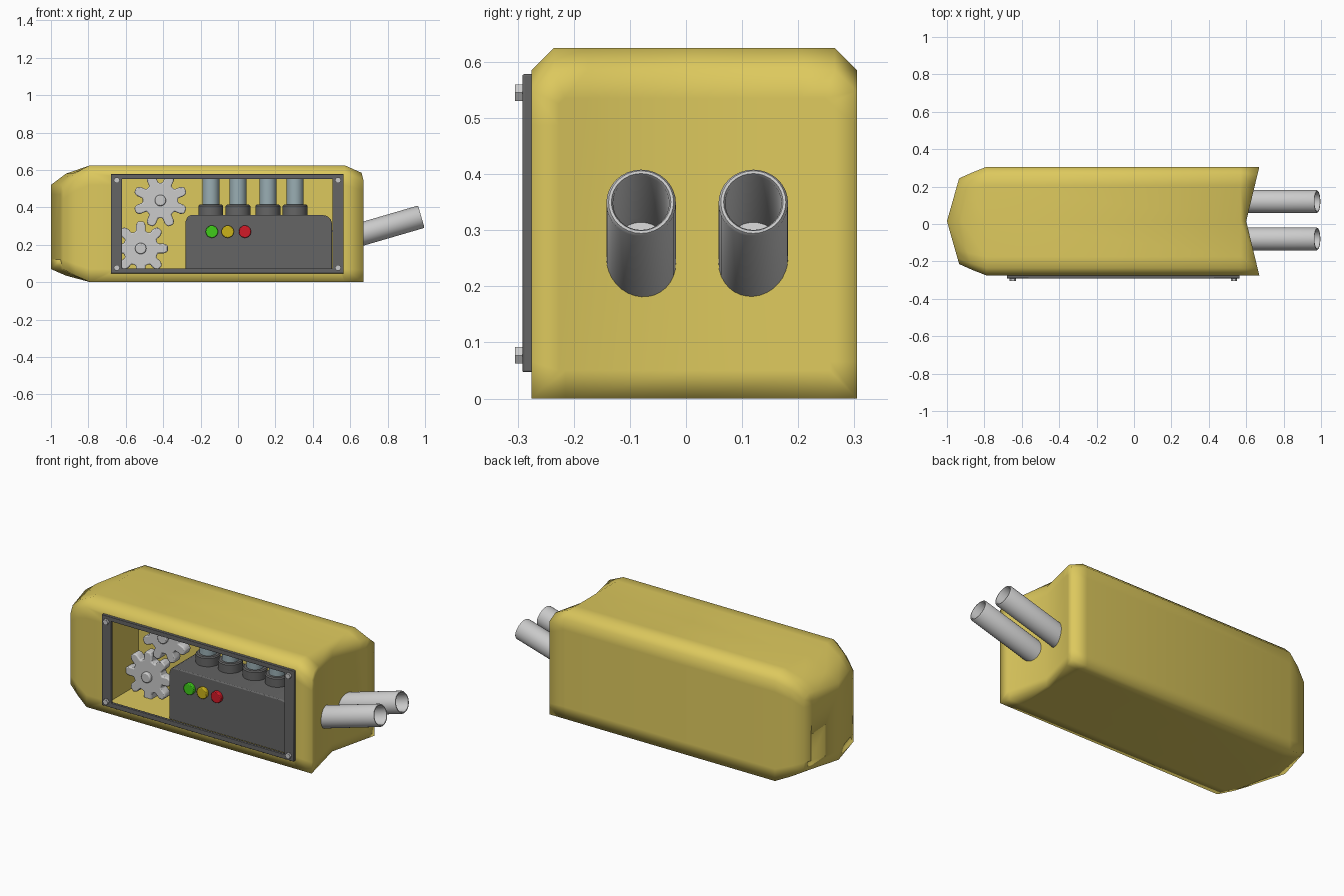
import bpy, bmesh, math
from mathutils import Vector, Matrix

if "Cube" in bpy.data.objects:
    bpy.data.objects.remove(bpy.data.objects["Cube"])


def material(name, rgb):
    m = bpy.data.materials.new(name)
    m.diffuse_color = (*rgb, 1)
    m.use_nodes = True
    m.node_tree.nodes["Principled BSDF"].inputs["Base Color"].default_value = m.diffuse_color
    return m


YELLOW = material("yellow_paint", (0.72, 0.58, 0.11))
DARK = material("dark_metal", (0.13, 0.13, 0.13))
STEEL = material("blue_steel", (0.32, 0.42, 0.45))
LAMPS = [material("green_lamp", (0.05, 0.6, 0.01)),
         material("amber_lamp", (0.6, 0.45, 0.01)),
         material("red_lamp", (0.65, 0.01, 0.02))]


def finish(name, bm, mat=None, angle=40, bevel=0):
    bmesh.ops.recalc_face_normals(bm, faces=bm.faces[:])
    me = bpy.data.meshes.new(name)
    bm.to_mesh(me)
    bm.free()
    ob = bpy.data.objects.new(name, me)
    bpy.context.collection.objects.link(ob)
    if mat:
        me.materials.append(mat)
    bpy.ops.object.select_all(action='DESELECT')
    ob.select_set(True)
    bpy.context.view_layer.objects.active = ob
    if bevel:
        b = ob.modifiers.new("bevel", 'BEVEL')
        b.width, b.segments, b.limit_method = bevel, 2, 'ANGLE'
    if angle:
        bpy.ops.object.shade_smooth_by_angle(angle=math.radians(angle))
    return ob


def extrude(bm, faces, vec):
    out = bmesh.ops.extrude_face_region(bm, geom=faces)['geom']
    bmesh.ops.translate(bm, vec=vec, verts=[v for v in out if isinstance(v, bmesh.types.BMVert)])


def prism(name, pts, y0, y1, mat=None, bevel=0, angle=40):
    """Outline in x,z extruded along y."""
    bm = bmesh.new()
    f = bm.faces.new([bm.verts.new((x, y0, z)) for x, z in pts])
    extrude(bm, [f], (0, y1 - y0, 0))
    return finish(name, bm, mat, angle, bevel)


def circle(cx, cz, r, n):
    return [(cx + r * math.cos(2 * math.pi * i / n), cz + r * math.sin(2 * math.pi * i / n))
            for i in range(n)]


def lathe(name, prof, origin, axis=(0, 0, 1), n=32, mat=None):
    """Open (radius, height) profile spun around an axis; zero radius closes it."""
    bm = bmesh.new()
    vs = [bm.verts.new((r, 0, h)) for r, h in prof]
    es = [bm.edges.new(p) for p in zip(vs, vs[1:])]
    bmesh.ops.spin(bm, geom=vs + es, axis=(0, 0, 1), cent=(0, 0, 0), angle=2 * math.pi, steps=n)
    bmesh.ops.remove_doubles(bm, verts=bm.verts[:], dist=1e-5)
    rot = Vector(axis).to_track_quat('Z', 'Y').to_matrix().to_4x4()
    bm.transform(Matrix.Translation(origin) @ rot)
    return finish(name, bm, mat)


# Body: cross-sections lofted along x, with a pointed nose and a notched tail
CY, HW, H = 0.015, 0.29, 0.625
half = [(0, 0), (.23, 0), (HW, 0), (HW, .07), (HW, .52), (HW, .585), (.25, H), (.19, H), (0, H)]
profile = half + [(-y, z) for y, z in half[-2:0:-1]]
# side x, centre x, width scale, bottom z, top z
sections = [(-.935, -1, .79, .07, .52), (-.87, -.92, .89, .035, .58), (-.79, -.79, 1, 0, H),
            (.57, .57, 1, 0, H), (.67, .60, 1, 0, .585)]
bm = bmesh.new()
rings = []
for xs, xc, sy, lo, hi in sections:
    rings.append([bm.verts.new((xc + (xs - xc) * abs(y) / HW, CY + y * sy, lo + z / H * (hi - lo)))
                  for y, z in profile])
n, k = len(profile), len(half)
for a, b in zip(rings, rings[1:]):
    for i in range(n):
        j = (i + 1) % n
        bm.faces.new((a[i], a[j], b[j], b[i]))
caps = []
for r in (rings[0], rings[-1]):
    caps.append([bm.faces.new(r[:k]), bm.faces.new(r[k - 1:] + r[:1])])
bmesh.ops.recalc_face_normals(bm, faces=bm.faces[:])
for c in caps:
    bmesh.ops.inset_region(bm, faces=c, thickness=0.05, use_even_offset=True)
for f in bm.faces:
    f.smooth = True
body = finish("body_shell", bm, YELLOW, angle=0)

# Window recess cut into the front
cutter = prism("window_cutter", [(-.66, .055), (.55, .055), (.55, .565), (-.66, .565)],
               -.4, .02, YELLOW, angle=0)
cutter.hide_render = True
cut = body.modifiers.new("window", 'BOOLEAN')
cut.operation, cut.object, cut.solver = 'DIFFERENCE', cutter, 'EXACT'
bpy.context.view_layer.objects.active = body
bpy.ops.object.modifier_apply(modifier="window")
bpy.data.objects.remove(cutter)

# Window frame
bm = bmesh.new()
outer = [(-.68, .047), (.565, .047), (.565, .578), (-.68, .578)]
inner = [(-.62, .073), (.505, .073), (.505, .552), (-.62, .552)]
o, p = [[bm.verts.new((x, -.273, z)) for x, z in loop] for loop in (outer, inner)]
faces = [bm.faces.new((o[i], o[(i + 1) % 4], p[(i + 1) % 4], p[i])) for i in range(4)]
extrude(bm, faces, (0, -.018, 0))
finish("window_frame", bm, DARK, bevel=.003)

# Corner bolts
for x in (-.648, .535):
    for z in (.077, .545):
        prism("frame_bolt", circle(x, z, .017, 6), -.305, -.285)

# Engine block
block = [(-.28, .05), (.503, .05), (.503, .315), (.495, .338), (.475, .354), (.445, .36),
         (-.25, .36), (-.27, .35), (-.28, .325)]
prism("engine_block", block, -.24, .02, DARK, bevel=.006)

# Indicator lamps
for x, m in zip((-.14, -.055, .037), LAMPS):
    prism("indicator_lamp", circle(x, .27, .033, 24), -.26, -.23, m, bevel=.004)

# Pistons with collars
for x in (-.145, 0, .16, .305):
    lathe("piston_collar", [(0, .34), (.066, .34), (.066, .408), (.06, .414), (0, .414)],
          (x, -.07, 0), mat=DARK)
    lathe("piston", [(0, .4), (.045, .4), (.045, .57), (0, .57)], (x, -.07, 0), mat=STEEL)

# Gears
tooth = [(-.27, .095), (-.2, .13), (-.1, .146), (.1, .146), (.2, .13), (.27, .095)]
for cx, cz, phase in ((-.415, .437, math.pi / 8), (-.52, .18, 0)):
    pts = []
    for i in range(8):
        for da, r in tooth:
            t = phase + i * math.pi / 4 + da
            pts.append((cx + r * math.cos(t), cz + r * math.sin(t)))
    prism("gear", pts, -.095, -.04, bevel=.006)
    prism("gear_hub", circle(cx, cz, .03, 20), -.115, .02, bevel=.006)

# Exhaust pipes
axis = Vector((.96, 0, .28)).normalized()
for y in (-.08, .12):
    end = Vector((.98, y, .35))
    lathe("exhaust_pipe", [(0, -.48), (.062, -.48), (.062, -.006), (.058, 0), (.053, 0),
                           (.05, -.006), (.05, -.3), (0, -.3)], end, axis)
